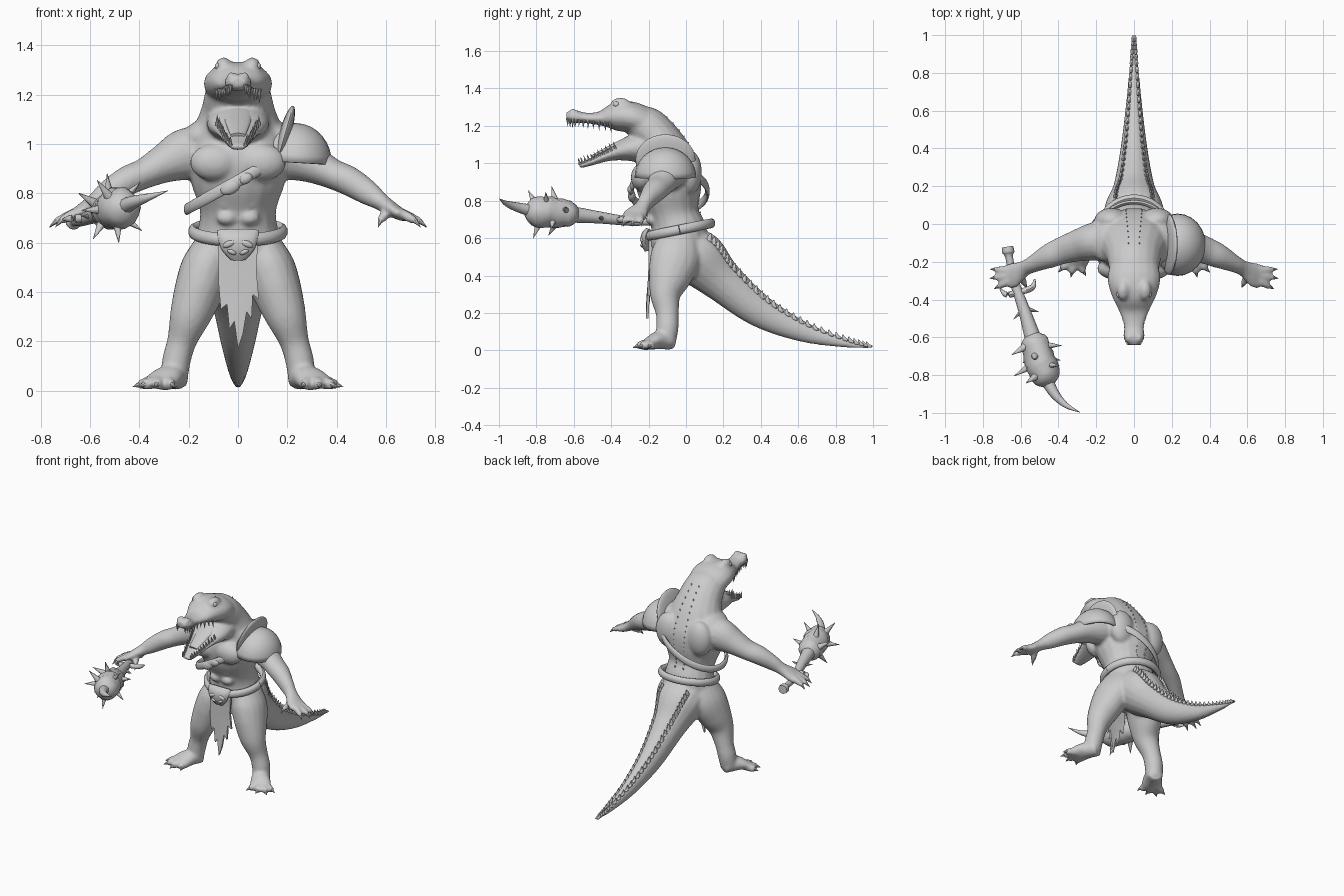
import bpy, bmesh, math, random
from mathutils import Vector, Matrix, Euler

random.seed(4)
default_cube = bpy.data.objects.get("Cube")
if default_cube:
    bpy.data.objects.remove(default_cube, do_unlink=True)

grey = bpy.data.materials.new("plain grey")
grey.use_nodes = True
grey.diffuse_color = (0.6, 0.6, 0.6, 1)
grey.node_tree.nodes["Principled BSDF"].inputs["Base Color"].default_value = grey.diffuse_color


def finish(name, bm, angle=45):
    """Turn a bmesh into a smooth shaded object with sharp edges kept."""
    bmesh.ops.recalc_face_normals(bm, faces=bm.faces)
    mesh = bpy.data.meshes.new(name)
    bm.to_mesh(mesh)
    bm.free()
    mesh.materials.append(grey)
    mesh.polygons.foreach_set("use_smooth", [True] * len(mesh.polygons))
    mesh.set_sharp_from_angle(angle=math.radians(angle))
    obj = bpy.data.objects.new(name, mesh)
    bpy.context.scene.collection.objects.link(obj)
    return obj


def sample(rows, t):
    """Smoothly interpolate the section rows, t running from 0 to 1."""
    last = len(rows) - 1
    i = min(int(t * last), last - 1)
    f = t * last - i
    out = []
    for p, q, r, s in zip(rows[max(i - 1, 0)], rows[i], rows[i + 1], rows[min(i + 2, last)]):
        m, n = (r - p) / 2, (s - q) / 2
        out.append(q + m * f + (3 * (r - q) - 2 * m - n) * f ** 2 + (2 * (q - r) + m + n) * f ** 3)
    return out


def frame(rows, t, side):
    """Centre, half sizes, sideways, outward and forward directions at t."""
    x, y, z, a, b = sample(rows, t)
    ahead = Vector(sample(rows, min(t + 0.01, 1))[:3]) - Vector(sample(rows, max(t - 0.01, 0))[:3])
    ahead.normalize()
    out = ahead.cross(Vector(side))
    if out.length < 0.1:
        out = ahead.cross(Vector((0, 0.6, 0.8)))
    out.normalize()
    return Vector((x, y, z)), a, b, out.cross(ahead), out, ahead


def loft(bm, rows, side=(1, 0, 0), n=18, steps=5, rough=0):
    """Skin elliptical sections (x, y, z, half width, half depth)."""
    rings = []
    count = steps * (len(rows) - 1)
    for k in range(count + 1):
        c, a, b, u, v, _ = frame(rows, k / count, side)
        ring = []
        for j in range(n):
            w = math.tau * j / n
            g = 1 + random.uniform(-rough, rough)
            ring.append(bm.verts.new(c + u * a * g * math.cos(w) + v * b * g * math.sin(w)))
        rings.append(ring)
    for low, high in zip(rings, rings[1:]):
        for j in range(n):
            m = (j + 1) % n
            bm.faces.new((low[j], low[m], high[m], high[j]))
    bm.faces.new(rings[0][::-1])
    bm.faces.new(rings[-1])


def spike(bm, base, tip, r, n=7):
    loft(bm, [(*base, r, r), (*tip, r * 0.05, r * 0.05)], n=n, steps=1)


def ball(bm, centre, size, tilt=0):
    place = Matrix.LocRotScale(Vector(centre), Euler((0, tilt, 0)), Vector(size))
    return bmesh.ops.create_uvsphere(bm, u_segments=24, v_segments=16, radius=1, matrix=place)["verts"]


def flip(rows, s):
    return [(s * r[0], *r[1:]) for r in rows]


TORSO = [(0, -.04, .44, .14, .11), (0, -.035, .55, .175, .15), (0, -.04, .64, .165, .15), (0, -.065, .73, .155, .135),
         (0, -.085, .84, .19, .17), (0, -.10, .95, .21, .18), (0, -.12, 1.05, .185, .15),
         (0, -.16, 1.14, .15, .12), (0, -.22, 1.2, .135, .11), (0, -.28, 1.235, .12, .08)]
TAIL = [(0, -.02, .56, .15, .12), (0, .07, .49, .16, .15), (0, .195, .37, .11, .115), (0, .395, .21, .072, .088),
        (0, .63, .098, .043, .055), (0, .868, .035, .02, .022), (0, 1, .015, .004, .005)]
UPPER_JAW = [(0, -.18, 1.2, .12, .08), (0, -.29, 1.245, .14, .085), (0, -.38, 1.25, .118, .075),
             (0, -.46, 1.24, .08, .038), (0, -.54, 1.243, .053, .028), (0, -.6, 1.25, .055, .036),
             (0, -.64, 1.25, .032, .022)]
LOWER_JAW = [(0, -.2, 1.09, .13, .1), (0, -.31, 1.075, .122, .065), (0, -.41, 1.045, .085, .033),
             (0, -.5, 1.01, .058, .02), (0, -.57, .985, .034, .014)]
ARM = [(.13, -.08, .98, .11, .10), (.22, -.095, .955, .10, .105), (.30, -.115, .92, .085, .08),
       (.38, -.14, .88, .073, .062), (.45, -.17, .85, .065, .06), (.53, -.21, .80, .046, .05),
       (.58, -.235, .765, .042, .036), (.64, -.27, .725, .066, .028), (.675, -.285, .705, .062, .02)]
LEG = [(.09, -.04, .60, .08, .11), (.125, -.055, .50, .105, .135), (.16, -.085, .40, .10, .118),
       (.195, -.11, .30, .083, .084), (.228, -.10, .20, .06, .062), (.25, -.10, .12, .058, .06), (.26, -.11, .04, .055, .055)]
FOOT = [(.24, -.07, .042, .045, .04), (.275, -.14, .055, .06, .05), (.315, -.2, .035, .07, .032), (.33, -.22, .025, .06, .02)]
FINGERS = [(.742, -.24), (.745, -.285), (.725, -.335), (.575, -.325)]
TOES = [(.405, -.195), (.385, -.24), (.33, -.262), (.265, -.255)]

# Body: overlapping masses fused into one skin
body = bmesh.new()
claws = bmesh.new()
for rows in (TORSO, TAIL, UPPER_JAW, LOWER_JAW):
    loft(body, rows)
for s in (1, -1):
    loft(body, flip(ARM, s), side=(0, 1, 0))
    loft(body, flip(LEG, s))
    loft(body, flip(FOOT, s))
    # chest, belly, shoulder blade, brow and nostril swellings
    ball(body, (s * .095, -.235, .925), (.10, .06, .075))
    ball(body, (s * .12, .02, .95), (.09, .065, .12))
    ball(body, (s * .15, -.10, 1.04), (.09, .10, .055), s * .5)
    for z in (.70, .76):
        ball(body, (s * .045, -.185, z), (.042, .03, .03))
    ball(body, (s * .058, -.35, 1.315), (.034, .055, .036))
    ball(body, (s * .027, -.605, 1.275), (.018, .025, .016))
    # fingers and toes with claws
    for k, (x, y) in enumerate(FINGERS):
        thumb = k == 3
        root = Vector((s * (.60 if thumb else .66), -.275 + (0 if thumb else (.29 + y) * .6), .72))
        tip = Vector((s * x, y, .685))
        loft(body, [(*root, .022, .022), (*root.lerp(tip, .6), .019, .02), (*tip, .012, .012)], n=10)
        spike(claws, root.lerp(tip, .9), tip + (tip - root) * .25 - Vector((0, 0, .014)), .011)
    for x, y in TOES:
        root, tip = Vector((s * .31, -.17, .04)), Vector((s * x, y, .024))
        loft(body, [(*root, .03, .028), (*root.lerp(tip, .7), .022, .026), (*tip, .017, .018)], n=10)
        spike(claws, root.lerp(tip, .92), tip + (tip - root) * .24 - Vector((0, 0, .006)), .013)
skin = finish("body", body, 180)
remesh = skin.modifiers.new("fuse", "REMESH")
remesh.mode, remesh.voxel_size, remesh.use_smooth_shade = "VOXEL", 0.01, True
soften = skin.modifiers.new("soften", "SMOOTH")
soften.factor, soften.iterations = 0.5, 5
finish("claws", claws)

# Eyes and tongue
eyes = bmesh.new()
for s in (1, -1):
    ball(eyes, (s * .08, -.372, 1.315), (.014, .018, .015))
finish("eyes", eyes)
tongue = bmesh.new()
loft(tongue, [(0, -.3, 1.13, .06, .02), (0, -.4, 1.085, .05, .014), (0, -.5, 1.035, .03, .01)])
finish("tongue", tongue)

# Teeth along both jaws
teeth = bmesh.new()
for rows, way, start in ((UPPER_JAW, -1, .4), (LOWER_JAW, 1, .4)):
    for k in range(11):
        c, a, b, u, v, _ = frame(rows, start + (.96 - start) * k / 10, (1, 0, 0))
        for s in (1, -1):
            base = c + u * s * a * .84 + v * way * b * .4
            spike(teeth, base, base + v * way * (b * .4 + random.uniform(.02, .036)), .009)
finish("teeth", teeth)

# Horny plates in two rows down the back and tail
plates = bmesh.new()
for rows, way, first, end, total, tall in ((TORSO, 1, .28, .85, 16, .014), (TAIL, -1, .14, .98, 30, .034)):
    for k in range(total):
        t = first + (end - first) * k / total
        c, a, b, u, v, ahead = frame(rows, t, (1, 0, 0))
        spread = .6 if way < 0 else .2
        for s in (1, -1):
            base = c + u * s * a * spread + v * way * b * math.sqrt(1 - spread ** 2) * .94
            size = tall * (1.1 - .5 * t)
            foot_end = base + ahead * way * -.022
            loft(plates, [(*foot_end, size * .3, .004), (*base, size * .4, size * .5),
                          (*(base + v * way * size + ahead * -way * -.014), .002, .002)], n=8, steps=2)
finish("back_plates", plates)


def strap(name, centre, rx, ry, slope_x, slope_y, tall, thick):
    """Closed band round the trunk lying in a sloping plane."""
    bm = bmesh.new()
    rows = []
    for k in range(33):
        w = math.tau * k / 32
        x, y = rx * math.cos(w), ry * math.sin(w)
        rows.append((centre[0] + x, centre[1] + y, centre[2] + slope_x * x + slope_y * y, tall, thick))
    loft(bm, rows, side=(0, 0, 1), n=10, steps=2)
    finish(name, bm)


strap("belt", (0, -.035, .645), .182, .172, 0, .2, .026, .02)
strap("chest_strap", (0, -.09, .85), .208, .205, .55, 0, .024, .012)

# Knot and pouch on the chest strap
knot = bmesh.new()
ball(knot, (-.03, -.29, .825), (.045, .02, .028), -.5)
ball(knot, (.03, -.295, .86), (.03, .018, .022), -.5)
finish("strap_knot", knot)

# Loincloth with ragged hem, and the folded hide above it
cloth = bmesh.new()
outline = [(-.08, .6), (.08, .6), (.075, .48), (.085, .37), (.06, .39), (.055, .29), (.035, .32),
           (.02, .23), (0, .17), (-.015, .28), (-.035, .25), (-.045, .35), (-.07, .33), (-.08, .45)]
face = cloth.faces.new([cloth.verts.new((x, -.215 + abs(x) * .2, z)) for x, z in outline])
shell = bmesh.ops.extrude_face_region(cloth, geom=[face])["geom"]
bmesh.ops.translate(cloth, vec=(0, .014, 0), verts=[g for g in shell if isinstance(g, bmesh.types.BMVert)])
bmesh.ops.triangulate(cloth, faces=cloth.faces)
finish("loincloth", cloth, 30)
hide = bmesh.new()
loft(hide, [(0, -.2, .65, .085, .012), (0, -.215, .615, .08, .025), (0, -.218, .57, .065, .022), (0, -.21, .53, .03, .01)])
for s in (1, -1):
    ball(hide, (s * .035, -.233, .595), (.028, .014, .014), s * .4)
    ball(hide, (s * .025, -.232, .562), (.02, .013, .01), s * -.4)
finish("hide_buckle", hide)

# Shoulder armour: half dome with an upright collar
pad = bmesh.new()
dome = ball(pad, (.23, -.11, .925), (.15, .165, .16), .06)
bmesh.ops.delete(pad, geom=[v for v in dome if v.co.z < .915], context="VERTS")
armour = finish("shoulder_guard", pad)
thick = armour.modifiers.new("thickness", "SOLIDIFY")
thick.thickness = 0.015
collar = bmesh.new()
ball(collar, (.185, -.11, 1.02), (.026, .16, .14), .28)
finish("shoulder_collar", collar)

# Club: handle, lumpy head, curved tip and thorns
club = bmesh.new()
loft(club, [(-.67, -.12, .685, .03, .03), (-.665, -.15, .685, .032, .032), (-.66, -.18, .687, .02, .02),
            (-.635, -.3, .69, .024, .024), (-.58, -.46, .71, .032, .032), (-.53, -.62, .728, .045, .045)], n=12)
loft(club, [(-.538, -.585, .725, .04, .04), (-.528, -.62, .728, .07, .07), (-.505, -.7, .735, .08, .08),
            (-.48, -.77, .74, .085, .085), (-.46, -.83, .745, .065, .065), (-.45, -.86, .75, .02, .02)],
     n=14, steps=3, rough=.07)
loft(club, [(-.465, -.82, .745, .035, .035), (-.42, -.9, .765, .026, .026), (-.36, -.96, .785, .015, .015),
            (-.285, -.997, .81, .001, .001)], n=10)
axis = Vector((.27, -.96, .08)).normalized()
across = axis.cross(Vector((0, 0, 1))).normalized()
above = across.cross(axis)
for k in range(9):
    w = math.tau * k * .382 + .5
    out = across * math.cos(w) + above * math.sin(w)
    base = Vector((-.53, -.64, .73)) + axis * .021 * k + out * .06
    spike(club, base, base + out * .085 + axis * .025, .021, 9)
for s in (1, -1):
    grip = Vector((-.605, -.36, .698))
    bend = grip + across * s * .07 - axis * .005
    loft(club, [(*grip, .016, .016), (*bend, .016, .016), (*(bend + across * s * .025 - axis * .04), .004, .004)], n=8)
    spike(club, grip + axis * .09, grip + axis * .13 + across * s * .07, .018)
finish("club", club)
